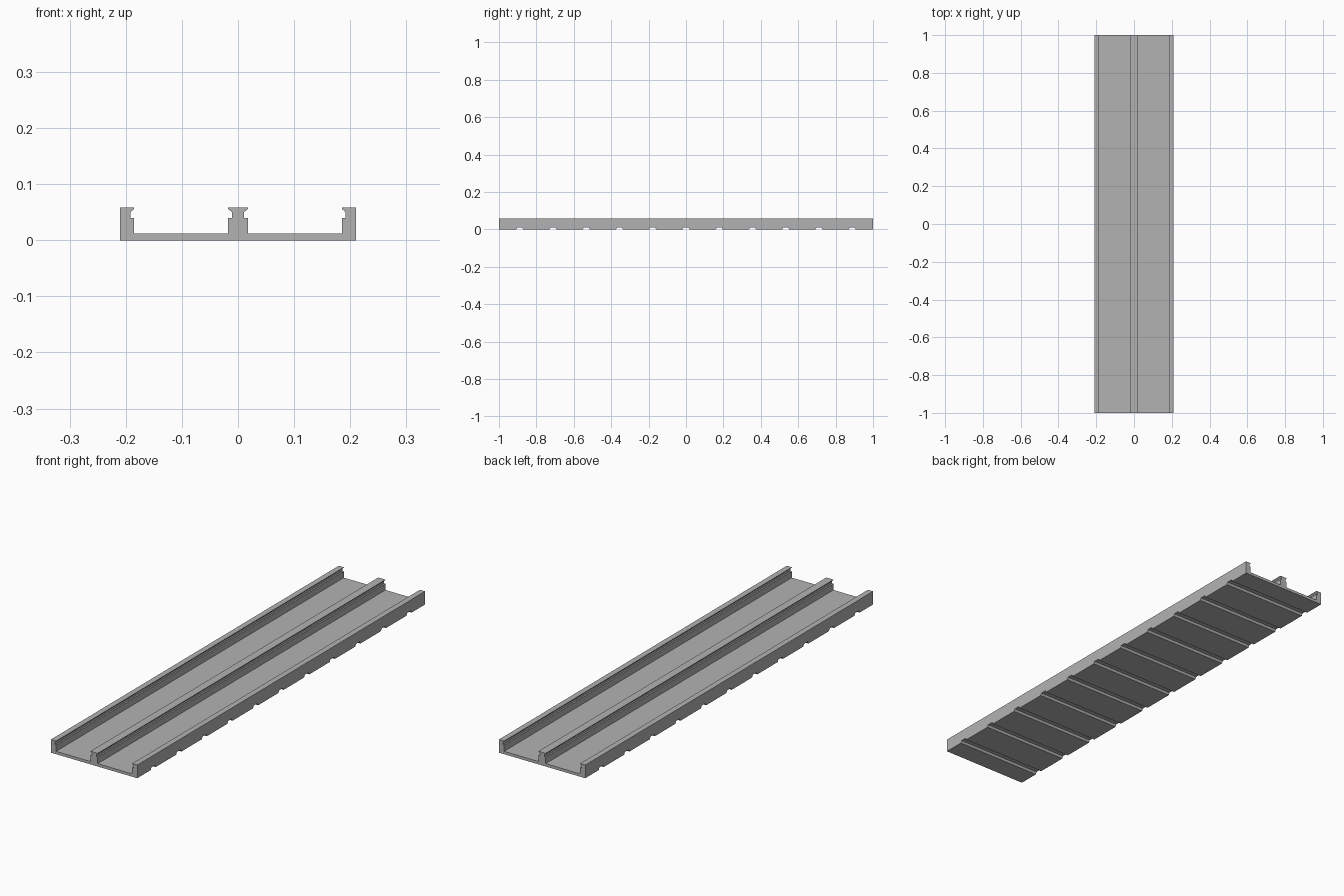
import bpy
import bmesh

cube = bpy.data.objects.get("Cube")
if cube:
    bpy.data.objects.remove(cube, do_unlink=True)

grey = bpy.data.materials.new("plain grey")
grey.use_nodes = True
colour = (0.45, 0.45, 0.45, 1)
grey.diffuse_color = colour
grey.node_tree.nodes["Principled BSDF"].inputs["Base Color"].default_value = colour

HALF_W, HEIGHT, FLOOR = 0.21, 0.058, 0.0125
LENGTH = 2.0


def prism(bm, points, offset, depth):
    """Extrude a closed outline of 3D points along offset * depth."""
    face = bm.faces.new([bm.verts.new(p) for p in points])
    out = bmesh.ops.extrude_face_region(bm, geom=[face])
    verts = [v for v in out["geom"] if isinstance(v, bmesh.types.BMVert)]
    bmesh.ops.translate(bm, verts=verts, vec=[c * depth for c in offset])


def finish(bm, name):
    bmesh.ops.recalc_face_normals(bm, faces=bm.faces)
    mesh = bpy.data.meshes.new(name)
    bm.to_mesh(mesh)
    bm.free()
    mesh.materials.append(grey)
    obj = bpy.data.objects.new(name, mesh)
    bpy.context.collection.objects.link(obj)
    return obj


# Double-channel track: one mirrored cross-section with undercut lips
lip = [(0.0175, HEIGHT), (0.0175, 0.056), (0.011, 0.05),
       (0.011, 0.04), (0.0175, 0.04), (0.0175, FLOOR)]
wall = [(0.2025 - x, z) for x, z in reversed(lip)]
half = lip + wall + [(HALF_W, HEIGHT), (HALF_W, 0)]
section = half + [(-x, z) for x, z in reversed(half)]
bm = bmesh.new()
prism(bm, [(x, -LENGTH / 2, z) for x, z in section], (0, 1, 0), LENGTH)
track = finish(bm, "double_channel_track")

# Crosswise grooves under the floor
bm = bmesh.new()
for i in range(-5, 6):
    y = i * 0.1778
    outline = [(-0.02, -0.002), (-0.018, 0), (-0.013, 0.01),
               (0.013, 0.01), (0.018, 0), (0.02, -0.002)]
    prism(bm, [(-0.3, y + dy, z) for dy, z in outline], (1, 0, 0), 0.6)
grooves = finish(bm, "groove_cutter")
grooves.hide_render = True
grooves.hide_viewport = True
grooves.display_type = 'WIRE'

cut = track.modifiers.new("grooves", 'BOOLEAN')
cut.operation = 'DIFFERENCE'
cut.solver = 'EXACT'
cut.object = grooves
